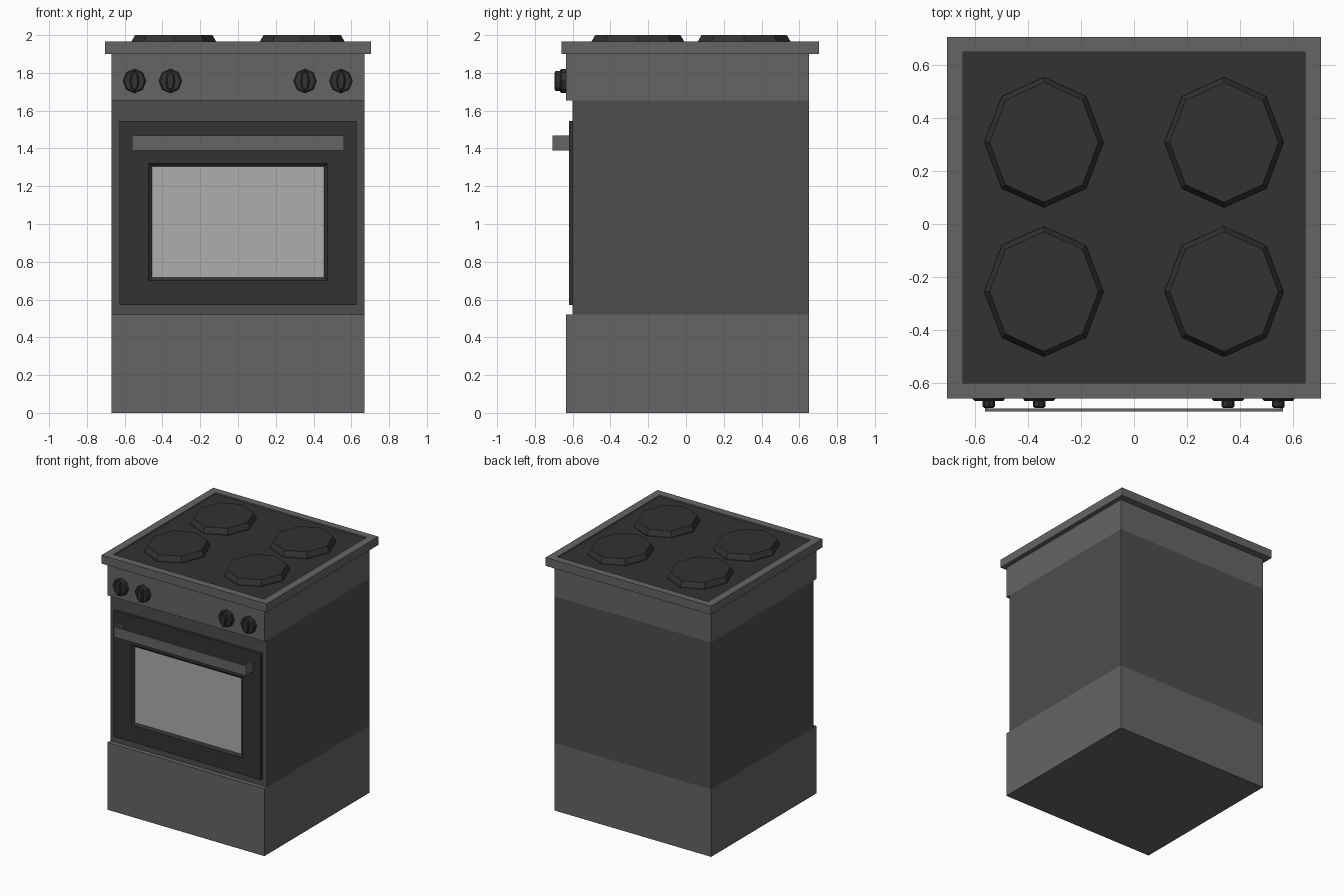
import bpy, bmesh
from math import sin, cos, pi

if "Cube" in bpy.data.objects:
    bpy.data.objects.remove(bpy.data.objects["Cube"])


def material(name, v):
    m = bpy.data.materials.new(name)
    m.diffuse_color = (v, v, v, 1)
    m.use_nodes = True
    m.node_tree.nodes["Principled BSDF"].inputs["Base Color"].default_value = m.diffuse_color
    return m


STEEL = material("steel", 0.13)
SIDE = material("dark_steel", 0.075)
BLACK = material("black", 0.032)
GLASS = material("glass", 0.42)


def loft(name, loops, mat, cap_mat=None):
    """Skin a stack of matching loops, cap both ends; last cap may differ in material."""
    bm = bmesh.new()
    rings = [[bm.verts.new(p) for p in loop] for loop in loops]
    for a, b in zip(rings, rings[1:]):
        n = len(a)
        for i in range(n):
            j = (i + 1) % n
            bm.faces.new((a[i], a[j], b[j], b[i]))
    bm.faces.new(rings[0][::-1])
    end = bm.faces.new(rings[-1])
    if cap_mat:
        end.material_index = 1
    bmesh.ops.recalc_face_normals(bm, faces=bm.faces)
    me = bpy.data.meshes.new(name)
    bm.to_mesh(me)
    bm.free()
    me.materials.append(mat)
    if cap_mat:
        me.materials.append(cap_mat)
    ob = bpy.data.objects.new(name, me)
    bpy.context.collection.objects.link(ob)
    return ob


def flat_rect(hw, y0, y1, z):
    return [(-hw, y0, z), (hw, y0, z), (hw, y1, z), (-hw, y1, z)]


def front_rect(hw, z0, z1, y):
    return [(-hw, y, z0), (hw, y, z0), (hw, y, z1), (-hw, y, z1)]


def octagon(cx, cy, rx, ry):
    return [(cx + rx * cos(i * pi / 4), cy + ry * sin(i * pi / 4)) for i in range(8)]


# Cabinet: base, oven section, control panel
for name, y0, z0, z1, mat in (("base_drawer", -0.635, 0, 0.52, STEEL),
                              ("oven_body", -0.60, 0.52, 1.655, SIDE),
                              ("control_panel", -0.635, 1.655, 1.90, STEEL)):
    loft(name, [flat_rect(0.67, y0, 0.65, z) for z in (z0, z1)], mat)

# Worktop with shallow recessed hob plate
loft("worktop", [flat_rect(0.705, -0.658, 0.705, 1.90),
                 flat_rect(0.705, -0.658, 0.705, 1.965),
                 flat_rect(0.645, -0.60, 0.65, 1.965),
                 flat_rect(0.645, -0.60, 0.65, 1.955)], STEEL, BLACK)

# Four tapered burners
for side, cx in (("left", -0.34), ("right", 0.34)):
    for row, cy in (("front", -0.255), ("back", 0.308)):
        loft(f"burner_{row}_{side}",
             [[(x, y, z) for x, y in octagon(cx, cy, rx, ry)]
              for rx, ry, z in ((0.225, 0.246, 1.955), (0.225, 0.246, 1.965),
                                (0.205, 0.226, 2.0))], BLACK)

# Oven door with bevelled window
loft("oven_door", [front_rect(0.628, 0.57, 1.545, -0.60),
                   front_rect(0.628, 0.57, 1.545, -0.62),
                   front_rect(0.475, 0.70, 1.32, -0.62),
                   front_rect(0.455, 0.718, 1.305, -0.605)], BLACK, GLASS)

# Handle: thin plate bent back to the door at both ends
hw, t, yb, yf = 0.562, 0.012, -0.62, -0.708
u = [(-hw, yb), (-hw, yf), (hw, yf), (hw, yb),
     (hw - t, yb), (hw - t, yf + t), (-hw + t, yf + t), (-hw + t, yb)]
loft("door_handle", [[(x, y, z) for x, y in u] for z in (1.39, 1.468)], STEEL)

# Knobs: octagonal disc plus narrow grip
for i, cx in enumerate((-0.548, -0.358, 0.355, 0.545), 1):
    for part, rings in (("disc", ((0.061, 0.064, -0.635), (0.061, 0.064, -0.66),
                                  (0.054, 0.057, -0.668))),
                        ("grip", ((0.024, 0.054, -0.66), (0.024, 0.054, -0.688),
                                  (0.017, 0.046, -0.695)))):
        loft(f"knob_{part}_{i}", [[(x, y, z) for x, z in octagon(cx, 1.757, rx, rz)]
                                  for rx, rz, y in rings], BLACK)
